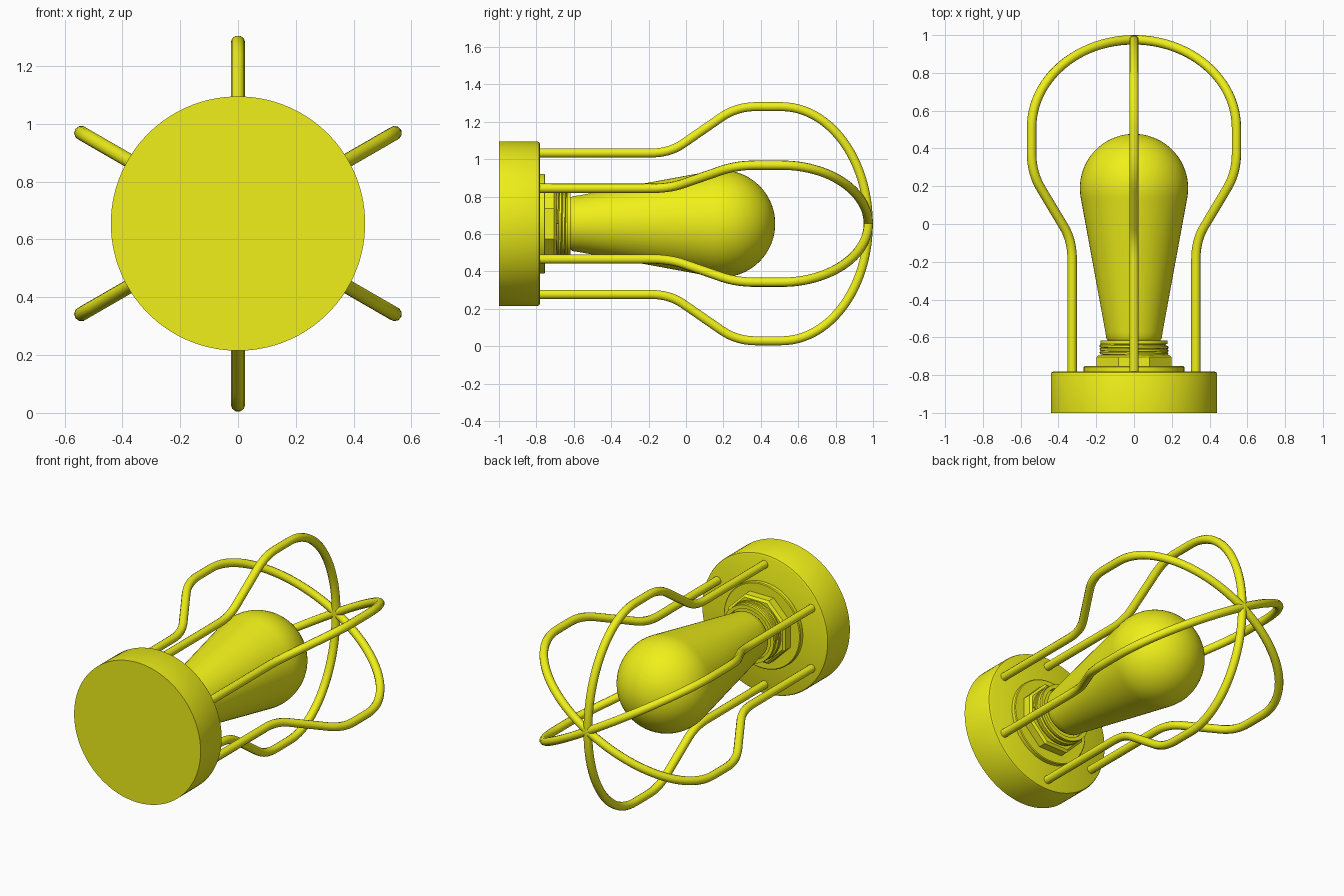
import bpy, bmesh, math
from math import sin, cos, pi, radians
from mathutils import Matrix, Vector

if "Cube" in bpy.data.objects:
    bpy.data.objects.remove(bpy.data.objects["Cube"])

ZC = 0.655          # height of the lamp axis, which runs along y
WIRE = 0.025

yellow = bpy.data.materials.new("yellow")
yellow.diffuse_color = (0.87, 0.87, 0.01, 1)
yellow.use_nodes = True
yellow.node_tree.nodes["Principled BSDF"].inputs["Base Color"].default_value = yellow.diffuse_color


def finish(obj, angle=35):
    obj.data.materials.append(yellow)
    bpy.ops.object.select_all(action='DESELECT')
    obj.select_set(True)
    bpy.context.view_layer.objects.active = obj
    bpy.ops.object.shade_smooth_by_angle(angle=radians(angle))


def lathe(name, profile, sides=64, angle=35):
    """Revolve (radius, y) points about the lamp axis; radius 0 closes an end."""
    bm = bmesh.new()
    rings = []
    for r, y in profile:
        if r == 0:
            rings.append([bm.verts.new((0, y, ZC))])
        else:
            turn = [2 * pi * (i + 0.5) / sides for i in range(sides)]
            rings.append([bm.verts.new((r * cos(a), y, ZC + r * sin(a))) for a in turn])
    for a, b in zip(rings, rings[1:]):
        for i in range(sides):
            j = (i + 1) % sides
            quad = [a[i % len(a)], a[j % len(a)], b[j % len(b)], b[i % len(b)]]
            bm.faces.new(list(dict.fromkeys(quad)))
    bmesh.ops.recalc_face_normals(bm, faces=bm.faces)
    mesh = bpy.data.meshes.new(name)
    bm.to_mesh(mesh)
    bm.free()
    obj = bpy.data.objects.new(name, mesh)
    bpy.context.collection.objects.link(obj)
    finish(obj, angle)
    return obj


def tube(name, points, radius, resolution=3):
    """Round wire along a list of points, converted to a mesh."""
    curve = bpy.data.curves.new(name, 'CURVE')
    curve.dimensions = '3D'
    curve.bevel_depth = radius
    curve.bevel_resolution = resolution
    curve.use_fill_caps = True
    spline = curve.splines.new('POLY')
    spline.points.add(len(points) - 1)
    for p, co in zip(spline.points, points):
        p.co = (*co, 1)
    obj = bpy.data.objects.new(name, curve)
    bpy.context.collection.objects.link(obj)
    bpy.ops.object.select_all(action='DESELECT')
    obj.select_set(True)
    bpy.context.view_layer.objects.active = obj
    bpy.ops.object.convert(target='MESH')
    finish(bpy.context.object, 50)


def round_corner(a, corner, b, steps=8):
    """Quadratic bend from a to b around a corner point."""
    a, c, b = Vector(a), Vector(corner), Vector(b)
    ts = [i / steps for i in range(steps + 1)]
    return [tuple(a * (1 - t) ** 2 + c * 2 * t * (1 - t) + b * t * t) for t in ts]


# Round mounting base with a softened inner rim
lathe("base", [(0, -1), (0.44, -1), (0.44, -0.795), (0.436, -0.785),
               (0.425, -0.78), (0, -0.78)], 96)

# Socket flange, octagonal nut and threaded collar
lathe("socket_flange", [(0, -0.785), (0.267, -0.785), (0.267, -0.757), (0.262, -0.753),
                        (0, -0.753)])
lathe("socket_nut", [(0, -0.76), (0.215, -0.76), (0.215, -0.705), (0.2, -0.693),
                     (0, -0.693)], 8, 20)
lathe("socket_collar", [(0, -0.70), (0.167, -0.70), (0.167, -0.637), (0.178, -0.635),
                        (0.178, -0.618), (0.155, -0.618), (0.155, -0.65), (0, -0.65)])
turns, n = 2.5, 120
helix = []
for i in range(n + 1):
    a = 2 * pi * turns * i / n
    helix.append((0.172 * cos(a), -0.69 + 0.045 * i / n, ZC + 0.172 * sin(a)))
tube("socket_thread", helix, 0.011, 1)

# Teardrop bulb: tapered neck running tangent into a sphere
R, YS, T = 0.287, 0.19, radians(-10.6)
bulb = [(0, -0.63), (0.115, -0.63), (0.135, -0.622), (0.147, -0.605), (0.152, -0.57)]
for i in range(21):
    a = T + (pi / 2 - T) * i / 20
    bulb.append((R * cos(a) if i < 20 else 0, YS + R * sin(a)))
lathe("bulb", bulb)

# Cage: half a wire as (radius, y), mirrored across the axis into one arch
half = [(0.378, -0.79)]
half += round_corner((0.378, -0.19), (0.378, -0.09), (0.425, -0.02))
half += round_corner((0.570, 0.19), (0.625, 0.27), (0.626, 0.37))
half += [(0.626 * cos(pi / 2 * i / 24), 0.51 + 0.465 * sin(pi / 2 * i / 24)) for i in range(25)]
arch = half + [(-r, y) for r, y in reversed(half[:-1])]
for k in range(3):
    a = radians(90 + 60 * k)
    tube(f"cage_wire_{k + 1}", [(r * cos(a), y, ZC + r * sin(a)) for r, y in arch], WIRE)
